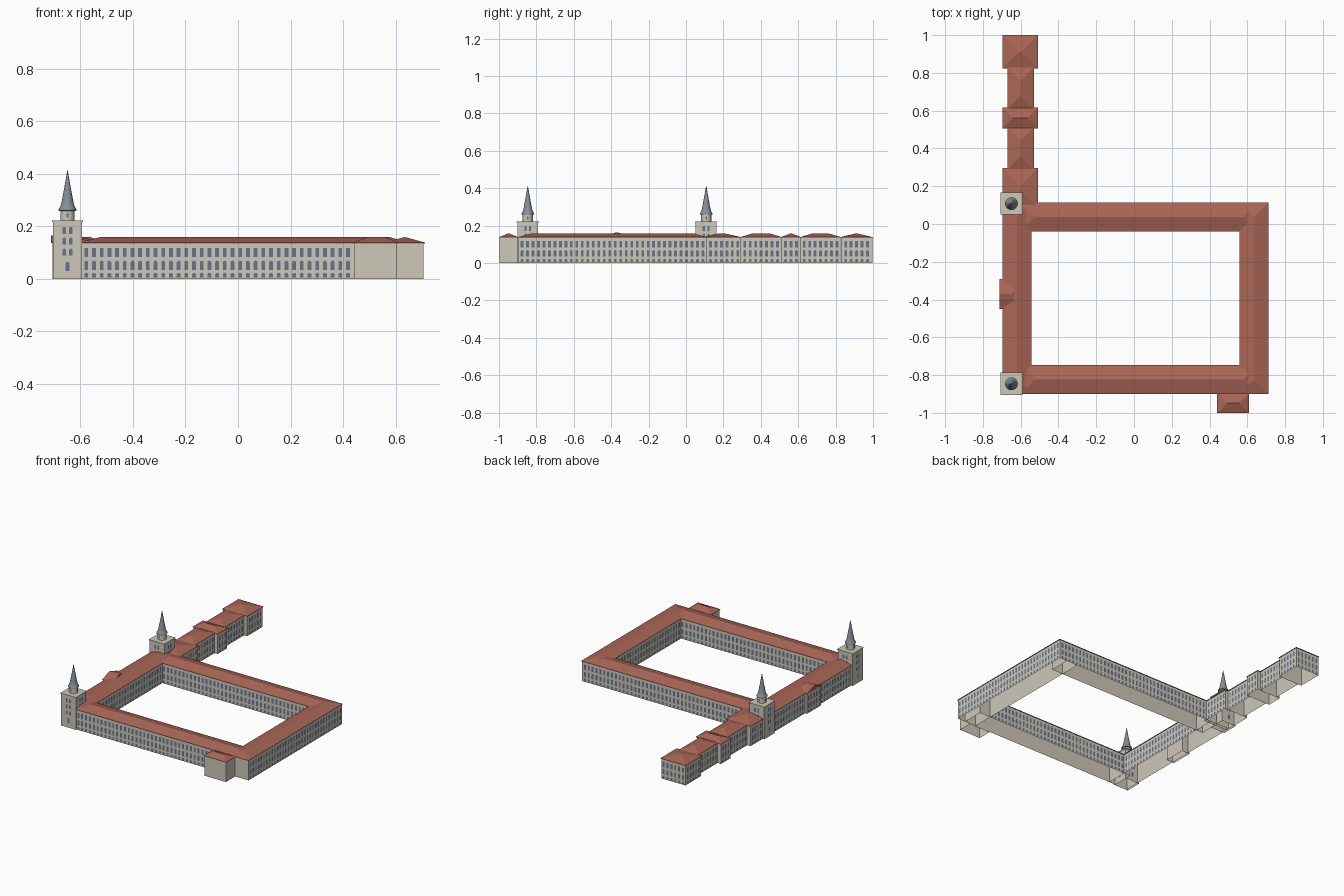
import bpy, bmesh, math
from mathutils import Vector

if "Cube" in bpy.data.objects:
    bpy.data.objects.remove(bpy.data.objects["Cube"])


def mat(name, rgb):
    m = bpy.data.materials.new(name)
    m.diffuse_color = (*rgb, 1)
    m.use_nodes = True
    m.node_tree.nodes["Principled BSDF"].inputs["Base Color"].default_value = m.diffuse_color
    return m


WALL = mat("stone wall", (0.62, 0.58, 0.49))
ROOF = mat("red roof tile", (0.40, 0.132, 0.094))
GLASS = mat("window blue", (0.135, 0.175, 0.27))
SLATE = mat("slate spire", (0.235, 0.27, 0.31))
EAVE, RIDGE, OVER = 0.136, 0.159, 0.004


def finish(bm, name, material, smooth=False):
    bmesh.ops.recalc_face_normals(bm, faces=bm.faces)
    me = bpy.data.meshes.new(name)
    bm.to_mesh(me)
    bm.free()
    me.materials.append(material)
    ob = bpy.data.objects.new(name, me)
    bpy.context.collection.objects.link(ob)
    if smooth:
        bpy.ops.object.select_all(action='DESELECT')
        ob.select_set(True)
        bpy.context.view_layer.objects.active = ob
        bpy.ops.object.shade_smooth_by_angle(angle=math.radians(25))
    return ob


def ring(bm, x0, x1, y0, y1, z):
    return [bm.verts.new(p) for p in ((x0, y0, z), (x1, y0, z), (x1, y1, z), (x0, y1, z))]


def bridge(bm, a, b):
    n = len(a)
    for i in range(n):
        bm.faces.new((a[i], a[(i + 1) % n], b[(i + 1) % n], b[i]))


def box(name, x0, x1, y0, y1, z0, z1, closed=False):
    bm = bmesh.new()
    a, b = ring(bm, x0, x1, y0, y1, z0), ring(bm, x0, x1, y0, y1, z1)
    bridge(bm, a, b)
    bm.faces.new(b)
    if closed:
        bm.faces.new(a[::-1])
    return finish(bm, name, WALL)


def hip_roof(name, x0, x1, y0, y1, top=RIDGE):
    x0, x1, y0, y1 = x0 - OVER, x1 + OVER, y0 - OVER, y1 + OVER
    bm = bmesh.new()
    a = ring(bm, x0, x1, y0, y1, EAVE - 0.001)
    b = ring(bm, x0, x1, y0, y1, EAVE + 0.002)
    bm.faces.new(a[::-1])
    bridge(bm, a, b)
    w, d = x1 - x0, y1 - y0
    cx, cy = (x0 + x1) / 2, (y0 + y1) / 2
    if w > d:
        r = [bm.verts.new((x0 + d / 2, cy, top)), bm.verts.new((x1 - d / 2, cy, top))]
        faces = ((b[0], b[1], r[1], r[0]), (b[1], b[2], r[1]), (b[2], b[3], r[0], r[1]), (b[3], b[0], r[0]))
    else:
        r = [bm.verts.new((cx, y0 + w / 2, top)), bm.verts.new((cx, y1 - w / 2, top))]
        faces = ((b[0], b[1], r[0]), (b[1], b[2], r[1], r[0]), (b[2], b[3], r[1]), (b[3], b[0], r[0], r[1]))
    for f in faces:
        bm.faces.new(f)
    return finish(bm, name, ROOF)


def wing(name, *rect):
    x0, x1, y0, y1 = rect
    box(name + "_walls", x0, x1, y0, y1, 0, EAVE)
    hip_roof(name + "_roof", *rect)


def pane(bm, c, u, n, w, z0, z1, arched=False):
    """Thin window plate on the outside of the wall at point c."""
    h = w / 2
    pts = [(-h, z0), (h, z0)]
    if arched:
        pts += [(h * math.cos(t * math.pi / 6), z1 - h + h * math.sin(t * math.pi / 6)) for t in range(7)]
    else:
        pts += [(h, z1), (-h, z1)]
    bm.faces.new([bm.verts.new((c + u * a + n * 0.001) + Vector((0, 0, z))) for a, z in pts])


ROWS = ((0.083, 0.117, False), (0.034, 0.069, True), (0.005, 0.023, True))


def facade(name, p, q, pitch=0.0293):
    """Three storeys of windows; outside is to the right of p -> q."""
    p, q = Vector((*p, 0)), Vector((*q, 0))
    u = (q - p).normalized()
    n = Vector((u.y, -u.x, 0))
    length = (q - p).length
    count = max(1, int(length / pitch + 0.15))
    bm = bmesh.new()
    for i in range(count):
        c = p + u * (length / 2 + (i - (count - 1) / 2) * pitch)
        for z0, z1, arched in ROWS:
            pane(bm, c, u, n, 0.0145, z0, z1, arched)
    bm.normal_update()
    me = finish_plates(bm, name + "_windows")
    return me


def finish_plates(bm, name):
    """Window sheets keep their own outward winding."""
    me = bpy.data.meshes.new(name)
    bm.to_mesh(me)
    bm.free()
    me.materials.append(GLASS)
    ob = bpy.data.objects.new(name, me)
    bpy.context.collection.objects.link(ob)
    return ob


# four wings around the courtyard
W, E, S, N = -0.693, 0.707, -0.896, 0.11
wing("west_wing", W, -0.547, S, N)
wing("east_wing", 0.563, E, S, N)
wing("south_wing", -0.597, 0.648, S, -0.75)
wing("north_wing", -0.597, 0.648, -0.035, N)

# plain block on the south front
wing("south_annex", 0.444, 0.606, -0.996, -0.90)

facade("south_front", (-0.592, S), (0.433, S))
facade("east_front", (E, S), (E, N))
facade("north_front", (E, N), (-0.507, N))
facade("west_front_a", (W, 0.05), (W, -0.295))
facade("west_front_b", (W, -0.45), (W, -0.79))
facade("court_south", (0.563, -0.75), (-0.547, -0.75))
facade("court_north", (-0.547, -0.035), (0.563, -0.035))
facade("court_east", (0.563, -0.035), (0.563, -0.75))
facade("court_west", (-0.547, -0.75), (-0.547, -0.035))

# northern range: pavilions joined by narrower links
RANGE = (("pavilion_a", W, -0.511, 0.09, 0.293), ("link_a", -0.667, -0.534, 0.293, 0.51),
         ("pavilion_b", W, -0.511, 0.51, 0.613), ("link_b", -0.667, -0.534, 0.613, 0.826),
         ("pavilion_c", W, -0.511, 0.828, 0.996))
for name, x0, x1, y0, y1 in RANGE:
    wing(name, x0, x1, y0, y1)
    facade(name + "_east", (x1, max(y0, 0.115)), (x1, y1))
    facade(name + "_west", (x0, y1), (x0, max(y0, 0.165)))
facade("pavilion_c_north", (-0.511, 0.996), (W, 0.996))

# projecting centre bay on the west front with a curved gable roof
box("centre_bay", -0.707, -0.647, -0.446, -0.294, 0, EAVE)
facade("centre_bay", (-0.707, -0.294), (-0.707, -0.446))
bm = bmesh.new()
prof = [(-0.08, EAVE), (-0.08, EAVE + 0.003), (-0.055, 0.146), (-0.03, 0.156), (0, 0.164),
        (0.03, 0.156), (0.055, 0.146), (0.08, EAVE + 0.003), (0.08, EAVE)]
ends = [[bm.verts.new((x, -0.37 + y, z)) for y, z in prof] for x in (-0.711, -0.637)]
bridge(bm, *ends)
bm.faces.new(ends[0])
bm.faces.new(ends[1][::-1])
finish(bm, "centre_bay_roof", ROOF)


def lathe(name, cx, cy, profile, material, sides=20):
    bm = bmesh.new()
    prev = None
    for r, z in profile:
        cur = [bm.verts.new((cx + r * math.cos(2 * math.pi * i / sides),
                             cy + r * math.sin(2 * math.pi * i / sides), z)) for i in range(sides)]
        if prev:
            bridge(bm, prev, cur)
        else:
            bm.faces.new(cur[::-1])
        prev = cur
    bm.faces.new(prev)
    finish(bm, name, material, True)


def tower(name, cx, cy):
    h = 0.056
    box(name + "_shaft", cx - h, cx + h, cy - h, cy + h, 0, 0.218)
    box(name + "_cornice", cx - h - .003, cx + h + .003, cy - h - .003, cy + h + .003, 0.217, 0.222, True)
    lathe(name + "_drum", cx, cy, [(0.027, 0.22), (0.027, 0.262)], WALL)
    lathe(name + "_spire", cx, cy, [(0.030, 0.258), (0.034, 0.260), (0.034, 0.265), (0.027, 0.276),
                                    (0.023, 0.290), (0.0135, 0.340), (0.0006, 0.413)], SLATE)
    bm = bmesh.new()
    c = Vector((cx, cy, 0))
    for k in range(4):
        n = Vector((round(math.cos(k * math.pi / 2)), round(math.sin(k * math.pi / 2)), 0))
        u = Vector((-n.y, n.x, 0))
        for z in (0.171, 0.130, 0.088):
            for s in (-0.0125, 0.0125):
                pane(bm, c + n * h + u * s, u, n, 0.012, z, z + 0.027, True)
        pane(bm, c + n * h, u, n, 0.015, 0.030, 0.065, True)
        pane(bm, c + n * 0.027, u, n, 0.009, 0.233, 0.250, True)
    finish_plates(bm, name + "_windows")


# corner towers
tower("south_tower", -0.649, -0.846)
tower("north_tower", -0.649, 0.108)
